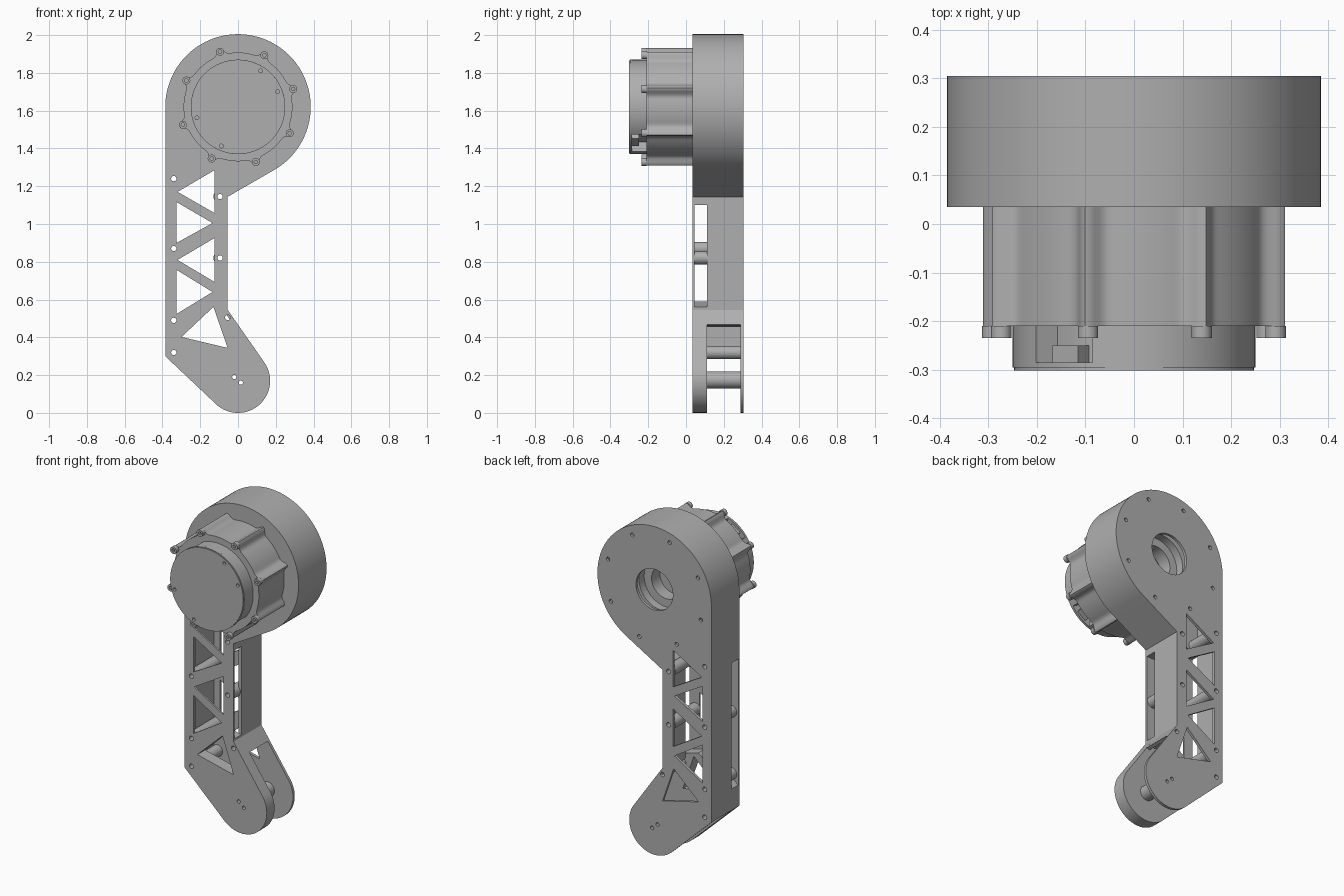
import bpy, bmesh
from math import sin, cos, radians, exp
from mathutils import Matrix

cube = bpy.data.objects.get("Cube")
if cube:
    bpy.data.objects.remove(cube, do_unlink=True)

grey = bpy.data.materials.new("plain grey")
grey.use_nodes = True
grey.diffuse_color = (0.43, 0.43, 0.43, 1)
grey.node_tree.nodes["Principled BSDF"].inputs["Base Color"].default_value = grey.diffuse_color

HUB = (0, 1.62)      # motor axis
FOOT = (0, 0.17)     # lower pivot
parts = []


def polar(c, r, deg):
    return (c[0] + r * cos(radians(deg)), c[1] + r * sin(radians(deg)))


def arc(c, r, a, b, n=40):
    return [polar(c, r, a + (b - a) * i / n) for i in range(n + 1)]


def circle(c, r, n=16):
    return [polar(c, r, 360 * i / n) for i in range(n)]


def slab(name, y0, y1, *loops):
    """Extrude an x-z outline, with any hole loops, from y0 to y1."""
    curve = bpy.data.curves.new(name, 'CURVE')
    curve.dimensions = '2D'
    curve.fill_mode = 'BOTH'
    curve.extrude = (y1 - y0) / 2
    for loop in loops:
        spline = curve.splines.new('POLY')
        spline.points.add(len(loop) - 1)
        for point, (x, z) in zip(spline.points, loop):
            point.co = (x, z, 0, 1)
        spline.use_cyclic_u = True
    temp = bpy.data.objects.new(name, curve)
    bpy.context.collection.objects.link(temp)
    deps = bpy.context.evaluated_depsgraph_get()
    mesh = bpy.data.meshes.new_from_object(temp.evaluated_get(deps))
    bpy.data.objects.remove(temp, do_unlink=True)
    mesh.transform(Matrix.Translation((0, (y0 + y1) / 2, 0)) @ Matrix.Rotation(radians(90), 4, 'X'))
    bm = bmesh.new()
    bm.from_mesh(mesh)
    bmesh.ops.remove_doubles(bm, verts=bm.verts, dist=0.00005)
    bmesh.ops.recalc_face_normals(bm, faces=bm.faces)
    bm.to_mesh(mesh)
    bm.free()
    mesh.materials.clear()
    mesh.materials.append(grey)
    obj = bpy.data.objects.new(name, mesh)
    bpy.context.collection.objects.link(obj)
    parts.append(obj)
    return obj


# Shared outline pieces
drum_arc = arc(HUB, 0.385, 180, -60, 72)
foot_arc = arc(FOOT, 0.17, 35, -133.4)
outline = drum_arc + [(-0.055, 1.144), (-0.055, 0.546)] + foot_arc + [(-0.385, 0.30)]
foot_window = [(-0.299, 0.402), (-0.13, 0.561), (-0.055, 0.344)]
windows = [
    [(-0.32, 1.17), (-0.124, 1.285), (-0.124, 1.058)],
    [(-0.325, 1.116), (-0.325, 0.90), (-0.135, 1.005)],
    [(-0.32, 0.81), (-0.124, 0.926), (-0.124, 0.693)],
    [(-0.325, 0.757), (-0.325, 0.524), (-0.135, 0.64)],
    foot_window]
left_posts = [(-0.34, z) for z in (1.24, 0.87, 0.49, 0.32)]
right_posts = [(-0.095, 1.145), (-0.095, 0.82), (-0.055, 0.505)]
posts = left_posts + right_posts
post_holes = [circle(p, 0.014) for p in posts]
pin_holes = [circle(p, 0.011) for p in [(-0.02, 0.19), (0.015, 0.16)]]
bolt_angles = [18 + 45 * i for i in range(8)]

# Front and back plates with truss windows
slab("front_plate", 0.035, 0.045, outline, *windows, *post_holes, *pin_holes)
screw_holes = [circle(polar(HUB, 0.33, a), 0.012) for a in bolt_angles]
slab("back_plate", 0.288, 0.305, outline, *windows, *post_holes, *pin_holes,
     *screw_holes, circle(HUB, 0.125, 48))

# Thick front sections behind the drum face and the foot
slab("drum_front", 0.045, 0.11,
     drum_arc + [(-0.055, 1.144), (-0.055, 1.10), (-0.115, 1.10), (-0.115, 1.30),
                 (-0.32, 1.20), (-0.385, 1.20)],
     circle(left_posts[0], 0.014), circle(right_posts[0], 0.014))
slab("foot_front", 0.045, 0.11,
     [(-0.055, 0.56), (-0.055, 0.546)] + foot_arc +
     [(-0.385, 0.30), (-0.385, 0.43), (-0.16, 0.59)],
     foot_window, circle(left_posts[3], 0.014), circle(right_posts[2], 0.014), *pin_holes)

# Side wall running up one side, round the drum and down the other
slab("side_wall", 0.11, 0.288,
     [(-0.385, 0.30)] + drum_arc + [(-0.055, 1.144), (-0.055, 0.546), (0.0, 0.467),
                                    (-0.02, 0.46), (-0.075, 0.54), (-0.075, 1.156)]
     + arc(HUB, 0.365, -60, 180, 72) + [(-0.365, 0.285)])

# Standoffs between the plates, and the foot pivot
for i, p in enumerate(posts):
    r = 0.022 if p == right_posts[2] else 0.035
    slab(f"standoff_{i + 1}", 0.045, 0.288, circle(p, r, 32), circle(p, 0.014))
slab("foot_pivot", 0.11, 0.288, circle((0, 0.175), 0.045, 32), *pin_holes)

# Rings seen through the rear opening
slab("rotor_ring", 0.11, 0.24, circle(HUB, 0.30, 64), circle(HUB, 0.15, 48))
slab("bearing_ring", 0.11, 0.19, circle(HUB, 0.15, 48), circle(HUB, 0.10, 48))

# Motor body with flared bolt ribs
ribs = []
for i in range(240):
    a = i * 1.5
    d = min(abs((a - b + 180) % 360 - 180) for b in bolt_angles)
    ribs.append(polar(HUB, 0.288 + 0.039 * exp(-(d / 4.2) ** 2), a))
slab("motor_body", -0.21, 0.035, ribs)

# Socket head bolts
for i, a in enumerate(bolt_angles):
    c = polar(HUB, 0.307, a)
    slab(f"motor_bolt_{i + 1}", -0.235, -0.21, circle(c, 0.021, 24), circle(c, 0.010, 6))

# Motor cap with two connector recesses under its face
recesses = (127, -53)
rim = []
for i in range(180):
    a = i * 2
    cut = any(abs((a - m + 180) % 360 - 180) < 17 for m in recesses)
    rim.append(polar(HUB, 0.20 if cut else 0.25, a))
slab("cap_rim", -0.285, -0.21, rim)
cap_holes = [circle(polar(HUB, 0.225, a), 0.010) for a in (58, 21, -165, -113)]
slab("cap_face", -0.296, -0.285, circle(HUB, 0.25, 90), *cap_holes)
slab("cap_edge", -0.302, -0.296, circle(HUB, 0.247, 90), *cap_holes)
for i, m in enumerate(recesses):
    slab(f"connector_{i + 1}", -0.285, -0.25,
         [polar(HUB, 0.19, m - 10), polar(HUB, 0.238, m - 8),
          polar(HUB, 0.238, m + 8), polar(HUB, 0.19, m + 10)])

# Smooth shading that keeps hard edges
bpy.ops.object.select_all(action='DESELECT')
for obj in parts:
    obj.select_set(True)
bpy.context.view_layer.objects.active = parts[0]
bpy.ops.object.shade_smooth_by_angle(angle=radians(30))
